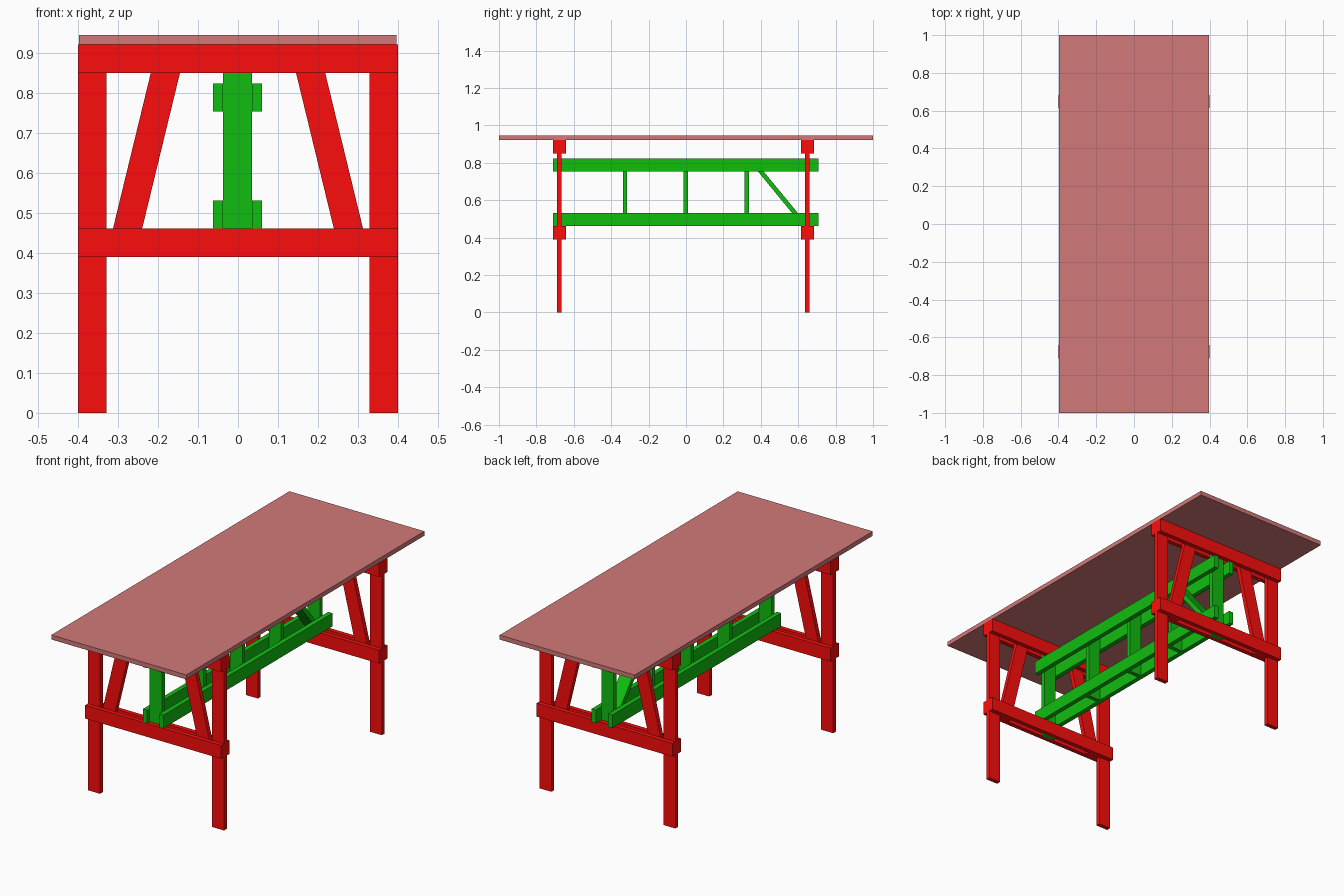
import bpy, bmesh

if "Cube" in bpy.data.objects:
    bpy.data.objects.remove(bpy.data.objects["Cube"])


def material(name, rgb):
    m = bpy.data.materials.new(name)
    m.diffuse_color = (*rgb, 1)
    m.use_nodes = True
    m.node_tree.nodes["Principled BSDF"].inputs["Base Color"].default_value = m.diffuse_color
    return m


RED = material("red_paint", (0.98, 0.004, 0.004))
GREEN = material("green_paint", (0.005, 0.51, 0.005))
TOP = material("top_wood", (0.645, 0.19, 0.19))


def prism(name, outline, axis, lo, hi, mat):
    """Extrude a 2D outline: axis 'y' takes (x, z) points, axis 'x' takes (y, z)."""
    def place(a, z):
        return (a, lo, z) if axis == 'y' else (lo, a, z)
    bm = bmesh.new()
    face = bm.faces.new([bm.verts.new(place(a, z)) for a, z in outline])
    ext = bmesh.ops.extrude_face_region(bm, geom=[face])
    vec = (0, hi - lo, 0) if axis == 'y' else (hi - lo, 0, 0)
    verts = [g for g in ext["geom"] if isinstance(g, bmesh.types.BMVert)]
    bmesh.ops.translate(bm, verts=verts, vec=vec)
    bmesh.ops.recalc_face_normals(bm, faces=bm.faces)
    me = bpy.data.meshes.new(name)
    bm.to_mesh(me)
    bm.free()
    me.materials.append(mat)
    ob = bpy.data.objects.new(name, me)
    bpy.context.collection.objects.link(ob)
    return ob


def board(name, x, y, z, mat):
    outline = [(x[0], z[0]), (x[1], z[0]), (x[1], z[1]), (x[0], z[1])]
    return prism(name, outline, 'y', y[0], y[1], mat)


T = 0.0235          # board thickness
H = T / 2
CX = -0.001         # centre line of the stretcher
POST_X = (CX - 0.036, CX + 0.036)

# Table top
board("table_top", (-0.398, 0.396), (-1, 1), (0.921, 0.945), TOP)

# Two trestles: legs and braces clamped between doubled rails
for end, cy in (("front", -0.677), ("back", 0.649)):
    mid = (cy - H, cy + H)
    for side, s in (("left", -1), ("right", 1)):
        board(f"{end}_{side}_leg", sorted((s * 0.329, s * 0.4)), mid, (0, 0.921), RED)
        brace = [(s * 0.330, 0.39), (s * 0.257, 0.39),
                 (s * 0.128, 0.921), (s * 0.201, 0.921)]
        prism(f"{end}_{side}_brace", brace, 'y', *mid, RED)
    for level, z in (("lower", 0.39), ("upper", 0.85)):
        for face, y0 in (("outer", cy - 3 * H), ("inner", cy + H)):
            board(f"{end}_{level}_{face}_rail", (-0.4, 0.4), (y0, y0 + T),
                  (z, z + 0.071), RED)
    # Green post that ties the stretcher to the trestle
    board(f"{end}_stretcher_post", POST_X, mid, (0.39, 0.921), GREEN)

# Long stretcher: doubled beams
for level, z in (("lower", 0.461), ("upper", 0.754)):
    for side, x0 in (("left", POST_X[0] - 0.025), ("right", POST_X[1])):
        board(f"{level}_{side}_beam", (x0, x0 + 0.025), (-0.711, 0.708),
              (z, z + 0.07), GREEN)

# Stretcher uprights
for i, y in enumerate((-0.326, -0.001, 0.324)):
    board(f"stretcher_upright_{i + 1}", POST_X, (y - H, y + H), (0.461, 0.824), GREEN)

# Single diagonal brace at the back end of the stretcher
diagonal = [(0.336, 0.812), (0.336, 0.824), (0.357, 0.824),
            (0.637, 0.484), (0.637, 0.461), (0.625, 0.461)]
prism("stretcher_diagonal", diagonal, 'x', *POST_X, GREEN)
